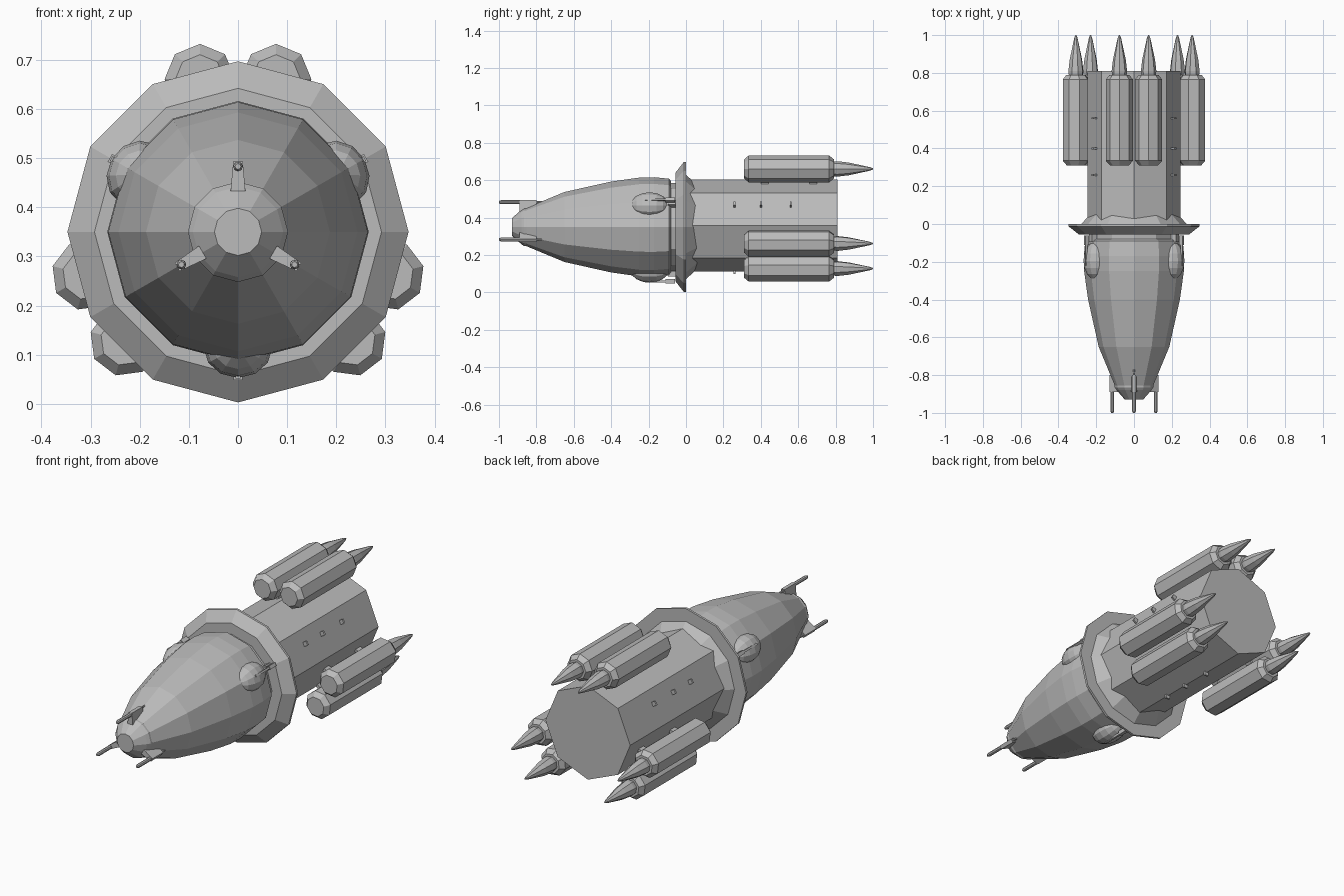
import bpy, bmesh, math
from mathutils import Matrix, Vector

cube = bpy.data.objects.get("Cube")
if cube:
    bpy.data.objects.remove(cube, do_unlink=True)

AXIS = 0.35  # height of the ship's long axis

hull_grey = bpy.data.materials.new("hull_grey")
hull_grey.use_nodes = True
colour = (0.5, 0.5, 0.5, 1)
hull_grey.diffuse_color = colour
hull_grey.node_tree.nodes["Principled BSDF"].inputs["Base Color"].default_value = colour


def finish(name, bm):
    bmesh.ops.recalc_face_normals(bm, faces=bm.faces)
    mesh = bpy.data.meshes.new(name)
    bm.to_mesh(mesh)
    bm.free()
    mesh.materials.append(hull_grey)
    obj = bpy.data.objects.new(name, mesh)
    bpy.context.collection.objects.link(obj)
    return obj


def polar(angle, radius, y=0):
    a = math.radians(angle)
    return Vector((radius * math.cos(a), y, AXIS + radius * math.sin(a)))


def lathe(name, profile, sides, centre=(0, 0, AXIS), turn=90):
    """Closed solid from (y, radius) rings around a line parallel to y."""
    bm = bmesh.new()
    rings = []
    for y, r in profile:
        ring = []
        for i in range(sides):
            a = math.radians(turn) + math.tau * i / sides
            ring.append(bm.verts.new((centre[0] + r * math.cos(a), centre[1] + y,
                                      centre[2] + r * math.sin(a))))
        rings.append(ring)
    for low, high in zip(rings, rings[1:]):
        for i in range(sides):
            j = (i + 1) % sides
            bm.faces.new((low[i], low[j], high[j], high[i]))
    bm.faces.new(rings[0])
    bm.faces.new(rings[-1])
    return finish(name, bm)


def block(name, angle, radius, y, size, taper=1.0):
    """Box sized (tangential, along y, radial); taper narrows its outer end."""
    bm = bmesh.new()
    bmesh.ops.create_cube(bm, size=1)
    for v in bm.verts:
        if v.co.z > 0:
            v.co.x *= taper
    bm.transform(Matrix.Translation(polar(angle, radius, y))
                 @ Matrix.Rotation(math.radians(90 - angle), 4, "Y")
                 @ Matrix.Diagonal((*size, 1)))
    return finish(name, bm)


# Nose shell and its capped tip
lathe("nose_shell", [(-0.87, 0.095), (-0.85, 0.104), (-0.65, 0.187), (-0.40, 0.243),
                     (-0.25, 0.264), (-0.17, 0.266), (-0.09, 0.258), (-0.08, 0.245)], 12)
lathe("nose_tip", [(-0.93, 0.048), (-0.88, 0.092), (-0.865, 0.102), (-0.85, 0.102)], 12)

# Neck, flared collar and the fillet behind it
lathe("neck", [(-0.09, 0.235), (-0.03, 0.235)], 12)
lathe("collar", [(-0.055, 0.292), (-0.012, 0.347), (0.0, 0.347)], 12)
lathe("collar_fillet", [(-0.01, 0.28), (0.0, 0.28), (0.06, 0.222)], 12)

# Octagonal main body
lathe("main_body", [(-0.02, 0.245), (0.81, 0.245)], 8, (0, 0, 0.358))

for arm in (90, 210, 330):
    # Nose probes: bracket fin and rod
    lathe("probe_rod", [(-1.0, 0.006), (-0.99, 0.01), (-0.88, 0.01), (-0.77, 0.005)], 8,
          polar(arm, 0.133))
    block("probe_bracket", arm, 0.113, -0.845, (0.03, 0.09, 0.06), 0.65)

    # Paired boosters with tapered exhaust spikes
    for side in (-14, 14):
        place = polar(arm + side, 0.32)
        lathe("booster", [(0.31, 0.05), (0.335, 0.072), (0.765, 0.072), (0.79, 0.052)],
              8, place, arm)
        lathe("exhaust_spike", [(0.78, 0.038), (0.81, 0.041), (0.87, 0.034),
                                (0.985, 0.009), (1.0, 0.003)], 8, place, arm)
        for y in (0.42, 0.68):
            block("booster_strut", arm + side * 0.9, 0.245, y, (0.015, 0.04, 0.06))

for arm in (30, 150, 270):
    # Rounded pods around the rear of the nose
    bm = bmesh.new()
    bmesh.ops.create_uvsphere(bm, u_segments=12, v_segments=8, radius=1)
    bm.transform(Matrix.Translation(polar(arm, 0.235, -0.195))
                 @ Matrix.Rotation(math.radians(90 - arm), 4, "Y")
                 @ Matrix.Diagonal((0.07, 0.1, 0.062, 1))
                 @ Matrix.Rotation(math.radians(90), 4, "X"))
    finish("side_pod", bm)
    block("pod_rod", arm, 0.292, -0.145, (0.01, 0.15, 0.012))
    block("pod_clamp", arm, 0.29, -0.085, (0.018, 0.05, 0.022))
    block("neck_link", arm, 0.25, -0.07, (0.03, 0.05, 0.03))

    # Small pins along the body between booster pairs
    for y in (0.26, 0.40, 0.56):
        block("body_pin", arm, 0.24, y, (0.022, 0.01, 0.025))
